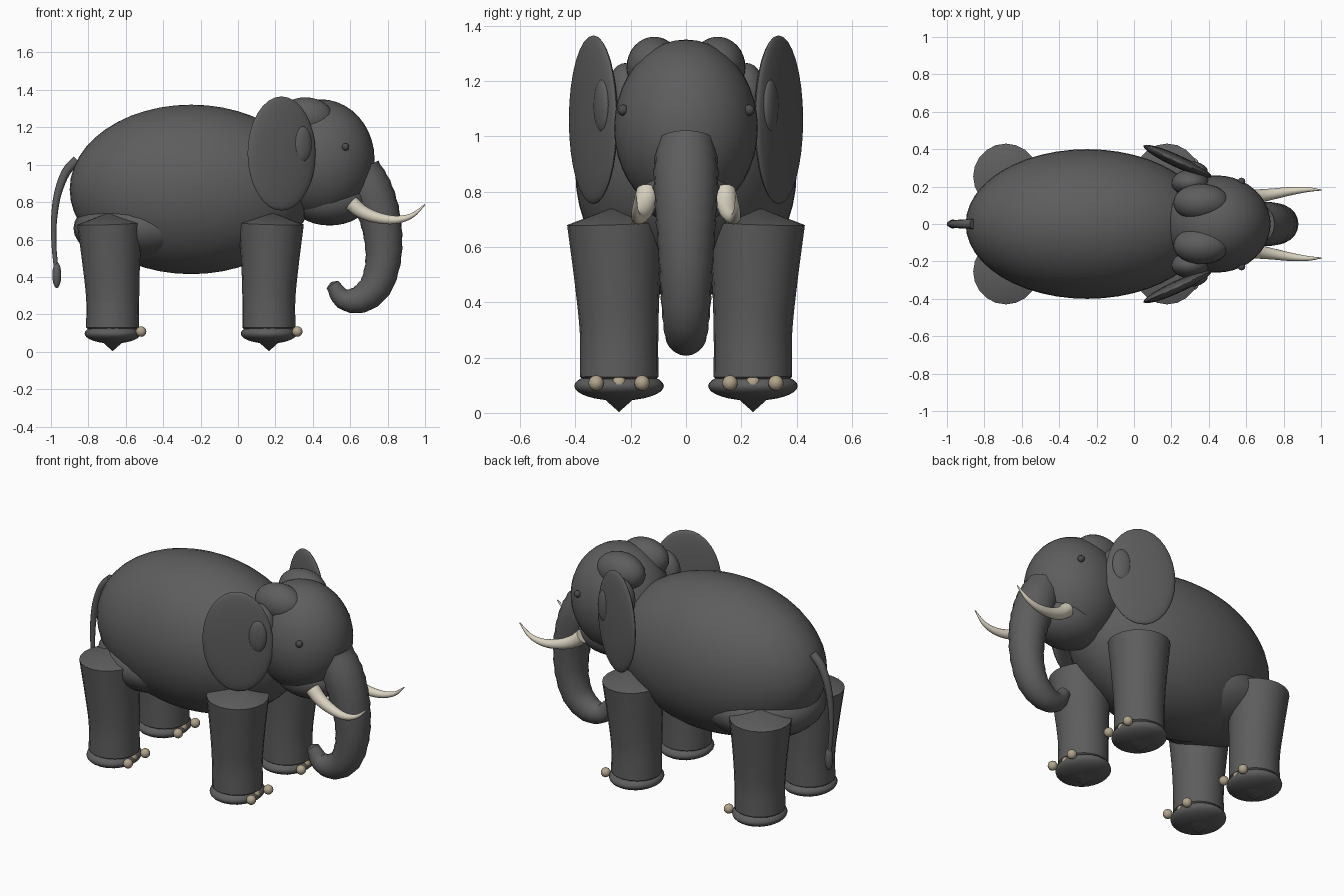
import bpy, bmesh, math
from mathutils import Vector, Matrix

if "Cube" in bpy.data.objects:
    bpy.data.objects.remove(bpy.data.objects["Cube"], do_unlink=True)


def material(name, rgb):
    m = bpy.data.materials.new(name)
    m.use_nodes = True
    m.diffuse_color = (*rgb, 1)
    m.node_tree.nodes["Principled BSDF"].inputs["Base Color"].default_value = (*rgb, 1)
    return m


HIDE = material("grey hide", (0.11, 0.11, 0.11))
EYE = material("dark eye", (0.07, 0.07, 0.07))
IVORY = material("ivory", (0.70, 0.65, 0.53))
NAIL = material("tan nail", (0.44, 0.37, 0.26))


def finish(name, bm, mat):
    bmesh.ops.recalc_face_normals(bm, faces=bm.faces)
    mesh = bpy.data.meshes.new(name)
    bm.to_mesh(mesh)
    bm.free()
    mesh.materials.append(mat)
    obj = bpy.data.objects.new(name, mesh)
    bpy.context.collection.objects.link(obj)
    bpy.ops.object.select_all(action="DESELECT")
    obj.select_set(True)
    bpy.context.view_layer.objects.active = obj
    bpy.ops.object.shade_smooth_by_angle(angle=math.radians(40))
    return obj


def ellipsoid(name, center, radii, mat=HIDE, turn=0, seg=32):
    bm = bmesh.new()
    xf = Matrix.Translation(center) @ Matrix.Rotation(turn, 4, "Z") @ Matrix.Diagonal((*radii, 1))
    bmesh.ops.create_uvsphere(bm, u_segments=seg, v_segments=seg // 2, radius=1, matrix=xf)
    return finish(name, bm, mat)


def smooth_path(points, steps):
    """Catmull-Rom interpolation of (x, y, z, radius) points."""
    pts = [Vector(p) for p in points]
    pts = [2 * pts[0] - pts[1]] + pts + [2 * pts[-1] - pts[-2]]
    out = []
    for a, b, c, d in zip(pts, pts[1:], pts[2:], pts[3:]):
        for k in range(steps):
            t = k / steps
            out.append(0.5 * (2 * b + (c - a) * t + (2 * a - 5 * b + 4 * c - d) * t ** 2
                              + (3 * b - a - 3 * c + d) * t ** 3))
    return out + [pts[-2]]


def tube(name, points, mat=HIDE, sides=16, steps=4, ripple=0, start_tip=0, end_tip=0):
    """Tapered tube along a path, with caps that may rise to a point."""
    path = smooth_path(points, steps)
    bm = bmesh.new()
    rings = []
    last = len(path) - 1
    for i, p in enumerate(path):
        along = (path[min(i + 1, last)].to_3d() - path[max(i - 1, 0)].to_3d()).normalized()
        side = Vector((0, 1, 0))
        side = (side - along * side.dot(along)).normalized()
        up = along.cross(side)
        r = p[3] * (1 + ripple * math.cos(math.pi * i))
        rings.append([bm.verts.new(p.to_3d() + r * (side * math.cos(a) + up * math.sin(a)))
                      for a in (2 * math.pi * k / sides for k in range(sides))])
        if i == 0:
            first_tip = bm.verts.new(p.to_3d() - along * start_tip)
        if i == last:
            final_tip = bm.verts.new(p.to_3d() + along * end_tip)
    for k in range(sides):
        n = (k + 1) % sides
        for a, b in zip(rings, rings[1:]):
            bm.faces.new((a[k], a[n], b[n], b[k]))
        bm.faces.new((first_tip, rings[0][n], rings[0][k]))
        bm.faces.new((final_tip, rings[-1][k], rings[-1][n]))
    return finish(name, bm, mat)


# Torso and haunches
ellipsoid("torso", (-0.25, 0, 0.868), (0.65, 0.40, 0.453), seg=48)
ellipsoid("haunches", (-0.52, 0, 0.66), (0.36, 0.35, 0.19))

# Head and jaw
ellipsoid("head", (0.44, 0, 1.03), (0.29, 0.26, 0.32), seg=40)
ellipsoid("jaw", (0.49, 0, 0.81), (0.21, 0.17, 0.135))

# Trunk with shallow wrinkles
tube("trunk", [(0.655, 0, 0.975, 0.105), (0.705, 0, 0.87, 0.117), (0.75, 0, 0.75, 0.112),
               (0.775, 0, 0.62, 0.103), (0.775, 0, 0.48, 0.094), (0.735, 0, 0.35, 0.086),
               (0.65, 0, 0.28, 0.074), (0.56, 0, 0.285, 0.055), (0.505, 0, 0.36, 0.036)],
     sides=20, ripple=0.018, end_tip=0.015)

# Tail and tuft
tube("tail", [(-0.86, 0, 1.025, 0.026), (-0.92, 0, 0.96, 0.024), (-0.965, 0, 0.84, 0.02),
              (-0.984, 0, 0.70, 0.016), (-0.984, 0, 0.57, 0.013), (-0.973, 0, 0.45, 0.012)],
     sides=12)
ellipsoid("tail_tuft", (-0.969, 0, 0.41), (0.024, 0.024, 0.07), seg=16)

for side, s in (("left", 1), ("right", -1)):
    # Head details
    ellipsoid(side + "_forehead_dome", (0.36, s * 0.115, 1.25), (0.15, 0.10, 0.11))
    ellipsoid(side + "_eye", (0.575, s * 0.228, 1.095), (0.02, 0.02, 0.02), EYE, seg=16)
    ellipsoid(side + "_ear_base", (0.30, s * 0.22, 1.14), (0.10, 0.07, 0.125))
    ellipsoid(side + "_ear", (0.233, s * 0.335, 1.06), (0.20, 0.033, 0.305), turn=-s * 0.43)
    ellipsoid(side + "_ear_fold", (0.345, s * 0.305, 1.11), (0.053, 0.022, 0.095),
              turn=-s * 0.43)
    tube(side + "_tusk", [(0.605, s * 0.14, 0.795, 0.042), (0.66, s * 0.148, 0.75, 0.037),
                          (0.74, s * 0.16, 0.718, 0.030), (0.84, s * 0.176, 0.705, 0.022),
                          (0.93, s * 0.184, 0.728, 0.013), (1.0, s * 0.182, 0.787, 0.003)],
         IVORY)

    # Legs, feet and nails
    for end, x, lean in (("front", 0.165, 0.012), ("hind", -0.67, -0.015)):
        leg = side + "_" + end
        y = s * 0.242
        tube(leg + "_leg", [(x + lean, s * 0.255, 0.685, 0.175),
                            (x + lean / 2, s * 0.248, 0.47, 0.154),
                            (x, y, 0.29, 0.142), (x, y, 0.13, 0.142)],
             sides=20, start_tip=0.06, end_tip=0.127)
        ellipsoid(leg + "_foot", (x, y, 0.097), (0.15, 0.162, 0.053))
        for label, off, forward in (("inner", -0.083, 0.152), ("middle", 0, 0.122),
                                    ("outer", 0.083, 0.152)):
            ellipsoid(leg + "_" + label + "_nail", (x + forward, y + s * off, 0.108),
                      (0.028, 0.028, 0.028), NAIL, seg=16)
